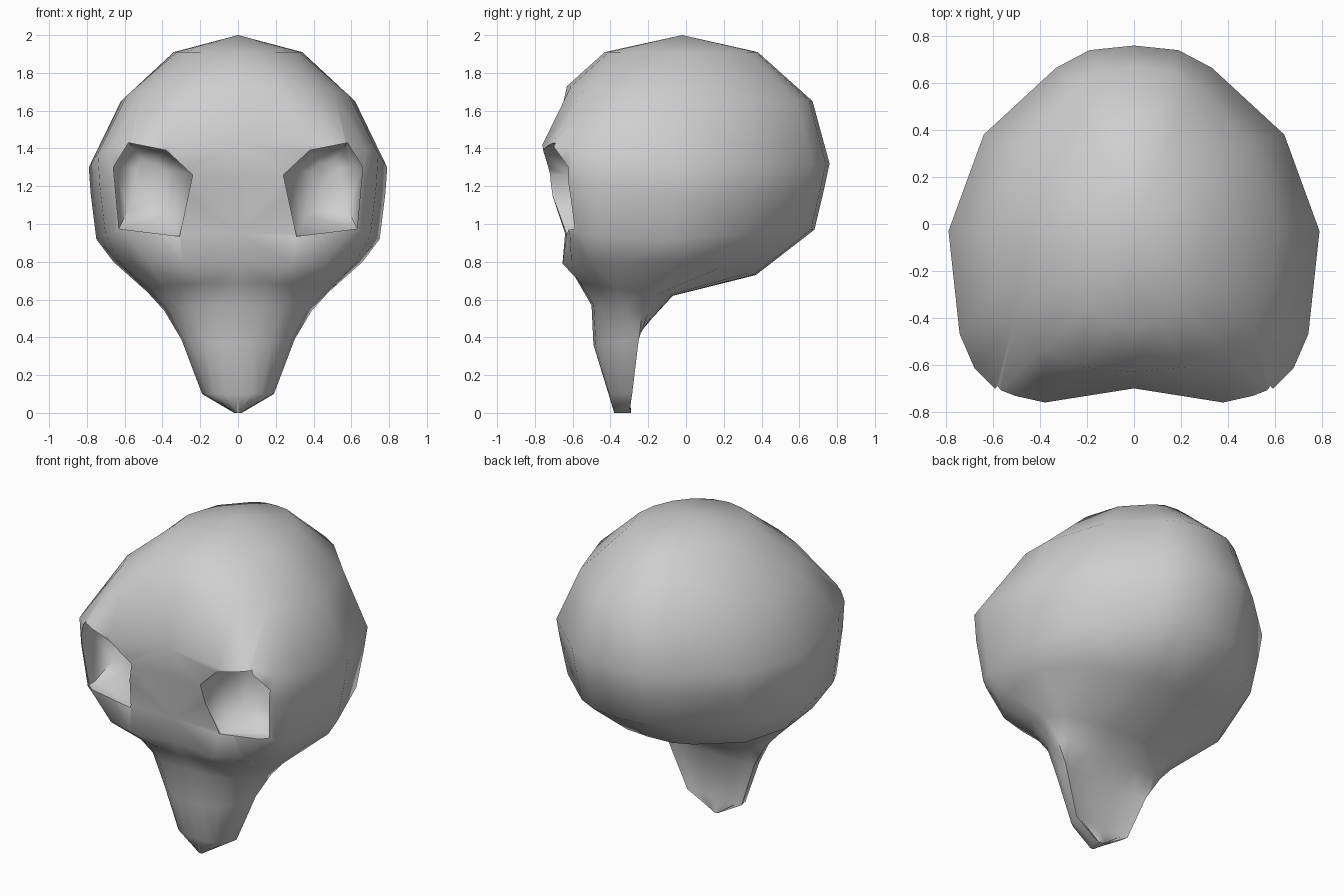
import bpy, bmesh, math
from mathutils import Vector

if "Cube" in bpy.data.objects:
    bpy.data.objects.remove(bpy.data.objects["Cube"], do_unlink=True)

bone = bpy.data.materials.new("bone grey")
bone.use_nodes = True
bone.diffuse_color = (0.62, 0.62, 0.62, 1)
bone.node_tree.nodes["Principled BSDF"].inputs["Base Color"].default_value = bone.diffuse_color


def make_object(name, bm):
    bmesh.ops.recalc_face_normals(bm, faces=bm.faces)
    mesh = bpy.data.meshes.new(name)
    bm.to_mesh(mesh)
    bm.free()
    mesh.materials.append(bone)
    obj = bpy.data.objects.new(name, mesh)
    bpy.context.collection.objects.link(obj)
    return obj


def bridge(bm, lower, upper):
    n = len(lower)
    for i in range(n):
        j = (i + 1) % n
        bm.faces.new((lower[i], lower[j], upper[j], upper[i]))


# Half outline of a boxy-fronted section: sideways and front-to-back fractions
OUTLINE = [(0, -1), (.48, -1), (.73, -.94), (.86, -.8), (.94, -.6),
           (1, 0), (.81, .52), (.42, .88), (.24, .975), (0, 1)]

# Sections: front z, side z, back z, half width, front y, side y, back y, brow notch, boxiness
SECTIONS = [
    (1.91, 1.91, 1.91, .34, -.43, -.02, .38, 0, 0),
    (1.73, 1.65, 1.65, .62, -.63, -.03, .67, 0, .3),
    (1.42, 1.30, 1.32, .79, -.76, -.03, .76, .06, 1),
    (1.24, 1.16, 1.18, .78, -.735, -.05, .73, .05, 1.05),
    (.95, .92, .97, .75, -.62, -.08, .68, -.02, 1.4),
    (.79, .80, .73, .66, -.66, -.04, .37, .03, .8),
    (.69, .64, .62, .48, -.57, -.24, -.07, 0, .25),
    (.57, .54, .50, .39, -.50, -.23, -.18, 0, .15),
    (.36, .39, .38, .30, -.49, -.25, -.28, 0, 0),
    (.10, .10, .10, .19, -.41, -.285, -.30, 0, .4),
    (.00, .00, .00, .02, -.38, -.30, -.29, 0, 1),
]


def section_points(section):
    front_z, side_z, back_z, width, front, side, back, notch, boxy = section
    half = []
    for i, (u, v) in enumerate(OUTLINE):
        if v < 0:
            # blend between a round and a boxy front
            angle = math.radians(18 * i)
            u = u * boxy + math.sin(angle) * (1 - boxy)
            v = v * boxy - math.cos(angle) * (1 - boxy)
        end_y, end_z = (front, front_z) if v < 0 else (back, back_z)
        y = side + abs(v) * (end_y - side)
        z = side_z + abs(v) * (end_z - side_z)
        half.append(Vector((u * width, y + (notch if i == 0 else 0), z)))
    return half + [Vector((-p.x, p.y, p.z)) for p in half[-2:0:-1]]


# Skull: cranium and tapering jaw in one lofted skin
bm = bmesh.new()
rings = [[bm.verts.new(p) for p in section_points(s)] for s in SECTIONS]
for a, b in zip(rings, rings[1:]):
    bridge(bm, a, b)
crown = bm.verts.new((0, -.02, 2))
for i, v in enumerate(rings[0]):
    bm.faces.new((crown, v, rings[0][i - 1]))
bm.faces.new(rings[-1])
bmesh.ops.triangulate(bm, faces=bm.faces)
skull = make_object("skull", bm)

# Eye socket cutters: straight through the rim, then tapering up to a small floor
SOCKET = [(.24, 1.26), (.38, 1.39), (.58, 1.43), (.66, 1.3), (.63, .975), (.31, .935)]
LAYERS = [(-1, 1, 0), (-.57, 1, 0), (-.45, .7, .04), (-.41, .35, .07)]
for side, label in ((1, "left"), (-1, "right")):
    bm = bmesh.new()
    layers = []
    for depth, scale, lift in LAYERS:
        ring = []
        for x, z in SOCKET:
            out, up = (x - .47) * scale, (z - 1.18) * scale
            ring.append(bm.verts.new((side * (.47 + out), depth + .25 * out, 1.18 + lift + up)))
        layers.append(ring)
    for a, b in zip(layers, layers[1:]):
        bridge(bm, a, b)
    bm.faces.new(layers[0])
    bm.faces.new(layers[-1])
    cutter = make_object(label + "_socket_cutter", bm)
    cutter.hide_render = True
    cut = skull.modifiers.new(label + " socket", "BOOLEAN")
    cut.operation = "DIFFERENCE"
    cut.solver = "EXACT"
    cut.object = cutter

# Apply the cuts, then shade smoothly with sharp socket rims
bpy.ops.object.select_all(action="DESELECT")
bpy.context.view_layer.objects.active = skull
skull.select_set(True)
for name in [m.name for m in skull.modifiers]:
    bpy.ops.object.modifier_apply(modifier=name)
bpy.ops.object.shade_smooth_by_angle(angle=math.radians(62))
for label in ("left", "right"):
    bpy.data.objects.remove(bpy.data.objects[label + "_socket_cutter"], do_unlink=True)
